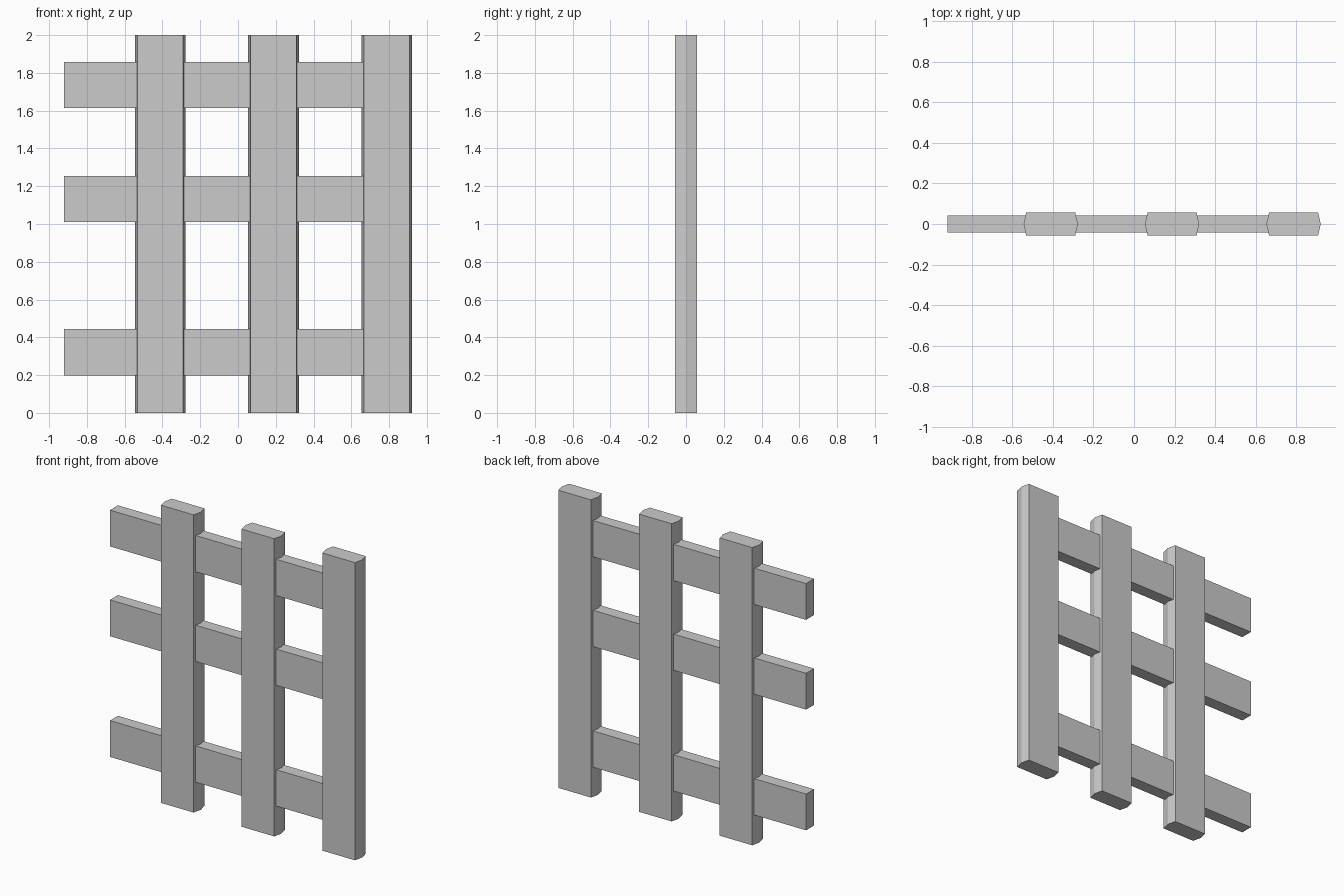
import bpy
import bmesh

if "Cube" in bpy.data.objects:
    bpy.data.objects.remove(bpy.data.objects["Cube"])


def prism(name, profile, height):
    """Extrude a closed XY profile upward from z = 0."""
    bm = bmesh.new()
    base = bm.faces.new([bm.verts.new((x, y, 0)) for x, y in profile])
    top = bmesh.ops.extrude_face_region(bm, geom=[base])["geom"]
    verts = [v for v in top if isinstance(v, bmesh.types.BMVert)]
    bmesh.ops.translate(bm, verts=verts, vec=(0, 0, height))
    bmesh.ops.recalc_face_normals(bm, faces=bm.faces)
    mesh = bpy.data.meshes.new(name)
    bm.to_mesh(mesh)
    bm.free()
    obj = bpy.data.objects.new(name, mesh)
    bpy.context.collection.objects.link(obj)
    return obj


# Upright slats: flat front and back, sides coming to a shallow ridge
HALF, RIDGE, DEPTH = 0.121, 0.134, 0.057
slat_profile = [(-HALF, -DEPTH), (HALF, -DEPTH), (RIDGE, 0),
                (HALF, DEPTH), (-HALF, DEPTH), (-RIDGE, 0)]
for i, x in enumerate((-0.411, 0.188, 0.788)):
    slat = prism(f"fence_slat_{i + 1}", slat_profile, 2.0)
    slat.location.x = x

# Horizontal rails: overhang on the left, end inside the last slat
LEFT, RIGHT, THICK = -0.922, 0.788, 0.042
rail_profile = [(LEFT, -THICK), (RIGHT, -THICK), (RIGHT, THICK), (LEFT, THICK)]
for name, z in (("lower_rail", 0.199), ("middle_rail", 1.01), ("upper_rail", 1.613)):
    rail = prism(name, rail_profile, 0.244)
    rail.location.z = z
